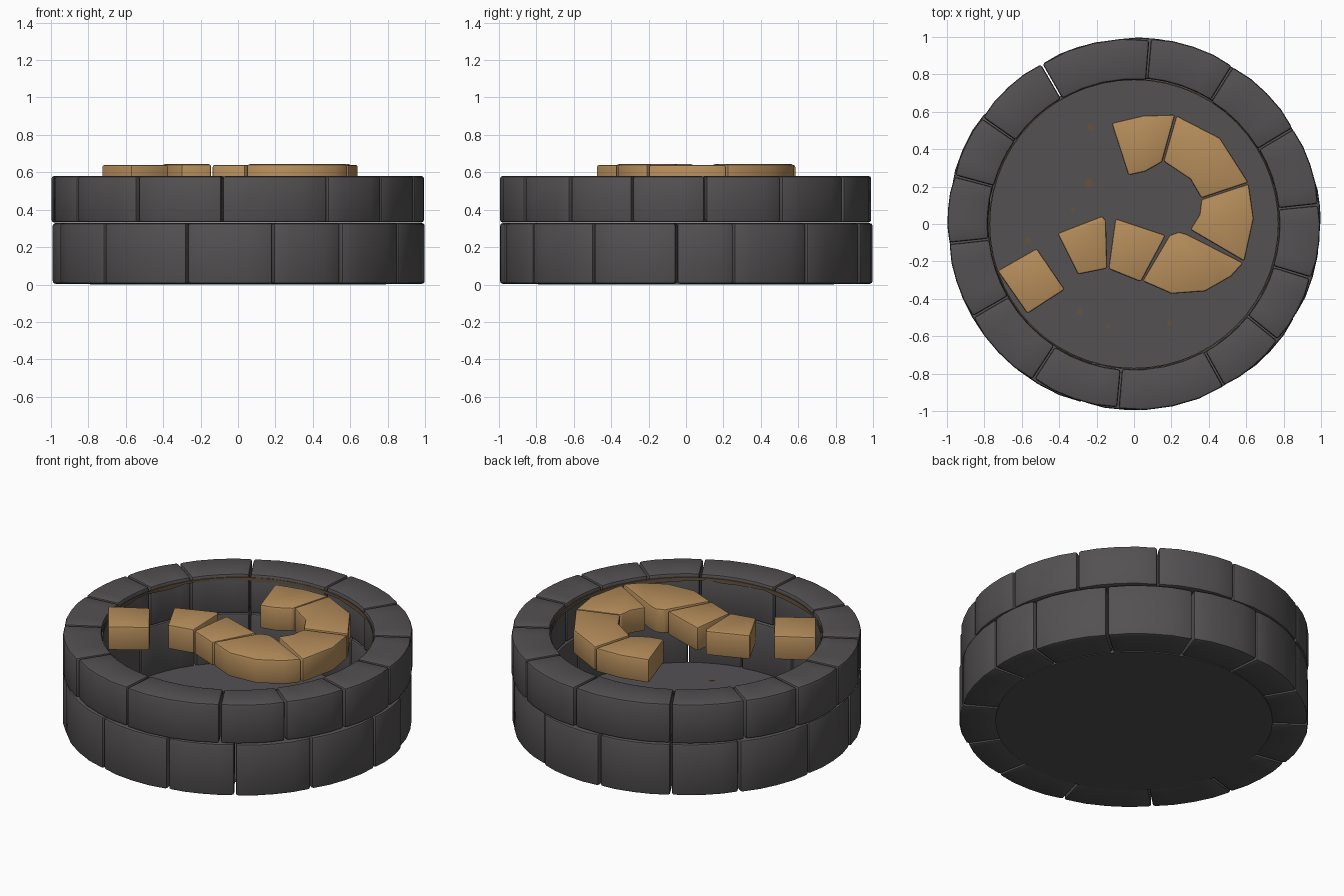
import bpy, bmesh, math, random

if "Cube" in bpy.data.objects:
    bpy.data.objects.remove(bpy.data.objects["Cube"])

random.seed(4)


def material(name, rgb):
    m = bpy.data.materials.new(name)
    m.diffuse_color = (*rgb, 1)
    m.use_nodes = True
    m.node_tree.nodes["Principled BSDF"].inputs["Base Color"].default_value = m.diffuse_color
    return m


STONE = material("grey stone", (0.088, 0.082, 0.086))
GOLD = material("golden stone", (0.47, 0.27, 0.105))
STAIN = material("brown stain", (0.13, 0.085, 0.05))


def finish(name, bm, mat, bevel=0.0):
    """Bevel the sharp edges, make the object and smooth it by angle."""
    bmesh.ops.recalc_face_normals(bm, faces=bm.faces[:])
    if bevel:
        edges = [e for e in bm.edges if e.calc_face_angle(0) > math.radians(35)]
        bmesh.ops.bevel(bm, geom=edges, offset=bevel, segments=2,
                        profile=0.5, affect='EDGES', clamp_overlap=True)
    me = bpy.data.meshes.new(name)
    bm.to_mesh(me)
    bm.free()
    ob = bpy.data.objects.new(name, me)
    bpy.context.collection.objects.link(ob)
    me.materials.append(mat)
    bpy.ops.object.select_all(action='DESELECT')
    ob.select_set(True)
    bpy.context.view_layer.objects.active = ob
    bpy.ops.object.shade_smooth_by_angle(angle=math.radians(35))
    return ob


def prism(name, pts, z0, z1, mat, bevel=0.0):
    """Extrude an outline from z0 to z1."""
    bm = bmesh.new()
    low = [bm.verts.new((x, y, z0)) for x, y in pts]
    top = [bm.verts.new((x, y, z1)) for x, y in pts]
    bm.faces.new(low)
    bm.faces.new(top)
    for i in range(len(pts)):
        j = (i + 1) % len(pts)
        bm.faces.new((low[i], low[j], top[j], top[i]))
    return finish(name, bm, mat, bevel)


def wall_stone(name, a0, a1, z0, z1, r_in, r_out):
    """One curved wall block between two angles in degrees."""
    n = 4
    gap = 0.25
    angles = [math.radians(a0 + gap + (a1 - a0 - 2 * gap) * i / n) for i in range(n + 1)]
    bm = bmesh.new()
    loops = []
    for i, a in enumerate(angles):
        ro = r_out - (0.006 if i in (0, n) else 0)
        c, s = math.cos(a), math.sin(a)
        loops.append([bm.verts.new((r * c, r * s, z)) for r, z in
                      ((r_in, z0), (ro, z0), (ro, z1), (r_in, z1))])
    for p, q in zip(loops, loops[1:]):
        for k in range(4):
            m = (k + 1) % 4
            bm.faces.new((p[k], p[m], q[m], q[k]))
    bm.faces.new(loops[0])
    bm.faces.new(loops[-1])
    return finish(name, bm, STONE, 0.014)


def course(name, joints, z0, z1):
    joints = sorted(joints)
    for i, a in enumerate(joints):
        b = joints[i + 1] if i + 1 < len(joints) else joints[0] + 360
        wall_stone(f"{name}_{i + 1}", a, b, z0, z1,
                   0.778 + random.uniform(-0.006, 0.004),
                   1.0 - random.uniform(0, 0.012))


# Two staggered courses of wall stones
course("lower_wall_stone",
       [-164, -136, -106, -79, -56, -30, -3, 15, 41, 70, 95, 120, 143, 170], 0.004, 0.328)
course("upper_wall_stone",
       [-174, -150, -123, -95, -61, -39, -17, 6, 31, 58, 85, 120, 145, 165], 0.332, 0.58)

# Floor disc
N = 56
prism("floor", [(0.79 * math.cos(i * math.tau / N), 0.79 * math.sin(i * math.tau / N))
                for i in range(N)], 0.0, 0.02, STONE)

# Hook of floating golden blocks
blocks = [
    [(-.12, .54), (.05, .58), (.22, .585), (.15, .33), (.06, .28), (-.03, .26)],
    [(.227, .58), (.46, .46), (.612, .222), (.36, .138), (.30, .24), (.157, .335)],
    [(.613, .215), (.64, .03), (.59, -.2), (.30, -.03), (.35, .05), (.36, .132)],
    [(.585, -.208), (.52, -.28), (.38, -.36), (.20, -.373), (.045, -.305),
     (.19, -.06), (.24, -.042), (.285, -.055)],
    [(.037, -.31), (-.137, -.24), (-.10, .03), (.17, -.06)],
    [(-.143, -.238), (-.30, -.27), (-.41, -.05), (-.17, .043), (-.15, .02)],
    [(-.73, -.25), (-.52, -.13), (-.37, -.35), (-.57, -.48)],
]
for i, pts in enumerate(blocks):
    prism(f"golden_block_{i + 1}", pts, 0.49, 0.64 + 0.003 * (i % 2), GOLD, 0.012)

# Thin uneven stain around the inside of the wall
bm = bmesh.new()
ring = []
for i in range(N):
    a = i * math.tau / N
    low = 0.54 + random.uniform(-0.008, 0.008)
    ring.append([bm.verts.new((r * math.cos(a), r * math.sin(a), z))
                 for r, z in ((0.769, low), (0.775, low), (0.775, 0.56), (0.769, 0.56))])
for i in range(N):
    p, q = ring[i], ring[(i + 1) % N]
    for k in range(4):
        m = (k + 1) % 4
        bm.faces.new((p[k], p[m], q[m], q[k]))
finish("wall_stain", bm, STAIN)

# Small brown spots on the floor
spots = [(-.23, .52, .02), (-.24, .22, .024), (-.57, -.09, .018), (-.29, -.47, .016),
         (.19, -.53, .015), (-.33, .08, .012), (-.14, -.55, .01)]
for i, (x, y, r) in enumerate(spots):
    prism(f"floor_spot_{i + 1}",
          [(x + r * math.cos(k * math.tau / 7), y + r * math.sin(k * math.tau / 7))
           for k in range(7)], 0.018, 0.023, STAIN)
